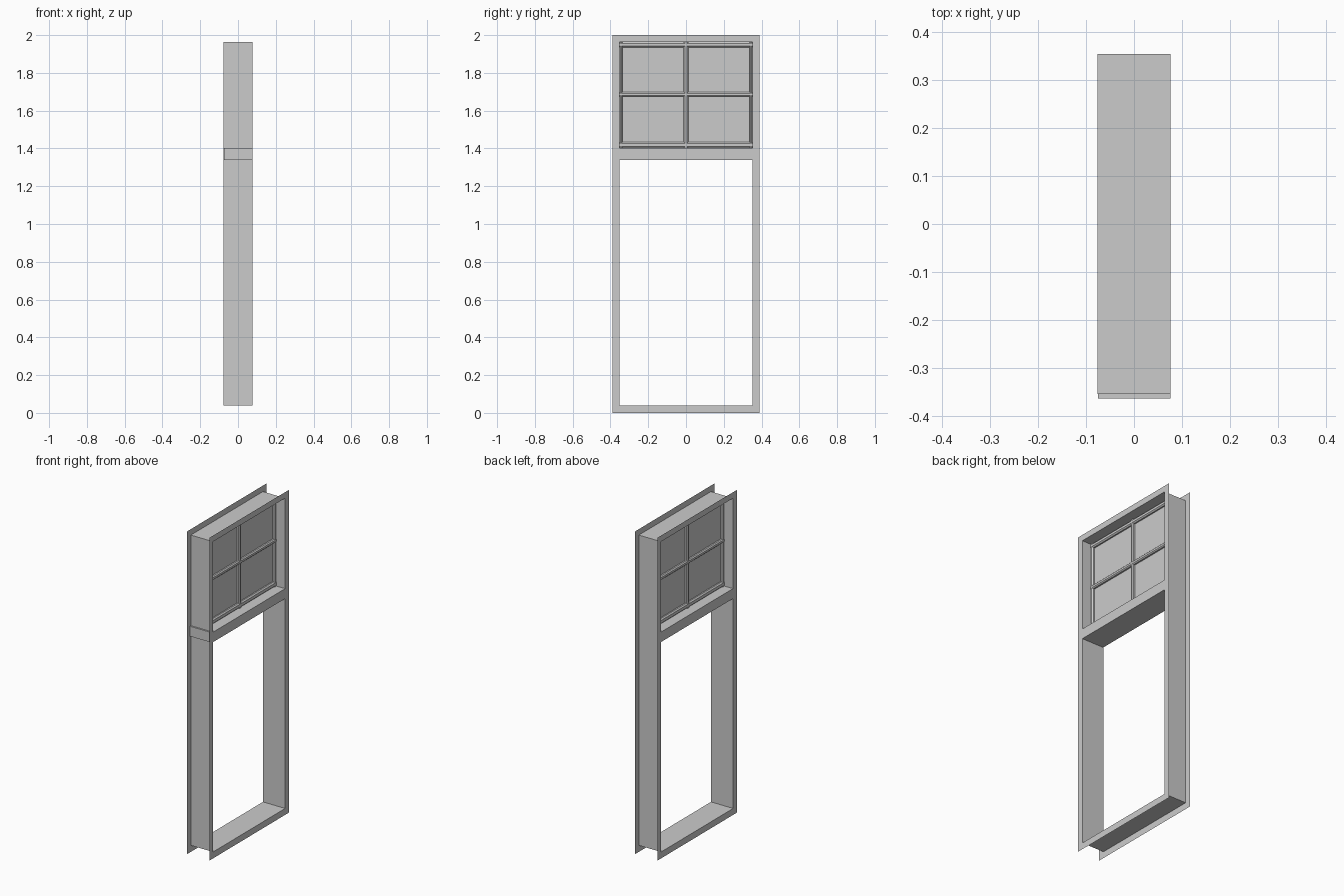
import bpy
import bmesh
from mathutils import Vector

cube = bpy.data.objects.get("Cube")
if cube:
    bpy.data.objects.remove(cube, do_unlink=True)

grey = bpy.data.materials.new("plain grey")
grey.use_nodes = True
COLOUR = (0.6, 0.6, 0.6, 1)
grey.diffuse_color = COLOUR
grey.node_tree.nodes["Principled BSDF"].inputs["Base Color"].default_value = COLOUR

# Main sizes
DEPTH = 0.076
HALF, OUTER = 0.353, 0.39
BOTTOM, TOP = 0.04, 1.963
RAIL_LOW, RAIL_HIGH = 1.34, 1.402


def finish(name, bm):
    bmesh.ops.recalc_face_normals(bm, faces=bm.faces)
    mesh = bpy.data.meshes.new(name)
    bm.to_mesh(mesh)
    bm.free()
    mesh.materials.append(grey)
    obj = bpy.data.objects.new(name, mesh)
    bpy.context.collection.objects.link(obj)
    return obj


def box(name, low, high):
    low, high = Vector(low), Vector(high)
    bm = bmesh.new()
    bmesh.ops.create_cube(bm, size=1)
    for v in bm.verts:
        v.co = (low + high) / 2 + v.co * (high - low)
    return finish(name, bm)


def rectangle(bm, x, half, low, high):
    return [bm.verts.new((x, y, z)) for y, z in
            ((-half, low), (half, low), (half, high), (-half, high))]


def bar(name, start, end, half, depth, chamfer):
    """Glazing bar with chamfered edges, running along y or z."""
    start, end = Vector(start), Vector(end)
    across = (end - start).normalized().cross(Vector((1, 0, 0)))
    flat = half - chamfer
    shoulder = depth - chamfer
    profile = [(half, -shoulder), (half, shoulder), (flat, depth), (-flat, depth),
               (-half, shoulder), (-half, -shoulder), (-flat, -depth), (flat, -depth)]
    bm = bmesh.new()
    rings = [[bm.verts.new(p + across * a + Vector((d, 0, 0))) for a, d in profile]
             for p in (start, end)]
    for ring in rings:
        bm.faces.new(ring)
    for i in range(len(profile)):
        j = (i + 1) % len(profile)
        bm.faces.new((rings[0][i], rings[0][j], rings[1][j], rings[1][i]))
    return finish(name, bm)


# Thin sheet casing: a flange on each face joined by the lining of the opening
bm = bmesh.new()
linings = []
for x in (-DEPTH, DEPTH):
    rim = rectangle(bm, x, OUTER, 0, 2)
    inner = rectangle(bm, x, HALF, BOTTOM, TOP)
    linings.append(inner)
    for i in range(4):
        j = (i + 1) % 4
        bm.faces.new((rim[i], rim[j], inner[j], inner[i]))
for i in range(4):
    j = (i + 1) % 4
    bm.faces.new((linings[0][i], linings[0][j], linings[1][j], linings[1][i]))
finish("door_casing", bm)

# Cross rail, which pokes out a little at one end
box("cross_rail", (-0.075, -0.363, RAIL_LOW), (DEPTH, HALF, RAIL_HIGH))

# Upper window: pane, outer sash and dividing bars
box("window_pane", (-0.003, -HALF, RAIL_HIGH), (0.003, HALF, TOP))
SASH = 0.018
for side, name in ((-1, "sash_side_right"), (1, "sash_side_left")):
    y = side * (HALF - 0.009)
    bar(name, (0, y, RAIL_HIGH), (0, y, TOP), 0.009, SASH, 0.006)
bar("sash_bottom", (0, -HALF, RAIL_HIGH + 0.016), (0, HALF, RAIL_HIGH + 0.016), 0.016, SASH, 0.007)
bar("sash_top", (0, -HALF, TOP - 0.014), (0, HALF, TOP - 0.014), 0.014, SASH, 0.007)
bar("upright_glazing_bar", (0, 0, RAIL_HIGH), (0, 0, TOP), 0.012, SASH, 0.006)
bar("level_glazing_bar", (0, -HALF, 1.686), (0, HALF, 1.686), 0.012, SASH, 0.006)
